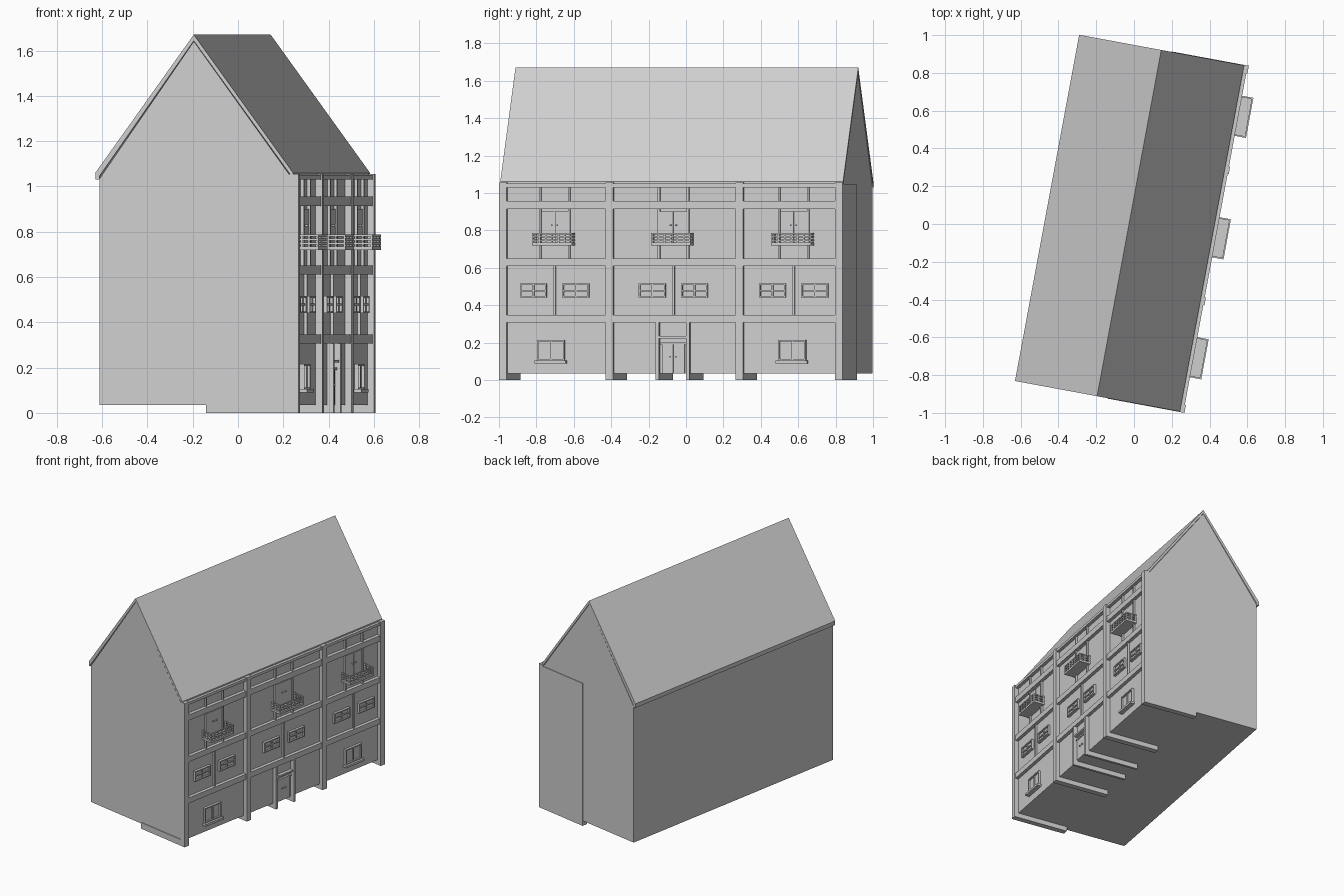
import bpy, bmesh, math
from mathutils import Matrix

cube = bpy.data.objects.get("Cube")
if cube:
    bpy.data.objects.remove(cube, do_unlink=True)

# The house stands turned on the plot: parts are built square, then rotated
turn = Matrix.Rotation(math.radians(-10.5), 4, 'Z')

plaster = bpy.data.materials.new("pale_grey_plaster")
plaster.use_nodes = True
grey = (0.62, 0.62, 0.62, 1)
plaster.diffuse_color = grey
plaster.node_tree.nodes["Principled BSDF"].inputs["Base Color"].default_value = grey


def finish(name, bm):
    bmesh.ops.recalc_face_normals(bm, faces=bm.faces[:])
    bm.transform(turn)
    mesh = bpy.data.meshes.new(name)
    bm.to_mesh(mesh)
    bm.free()
    mesh.materials.append(plaster)
    obj = bpy.data.objects.new(name, mesh)
    bpy.context.collection.objects.link(obj)
    return obj


def boxes(name, spans):
    """One object from boxes given as (x range, y range, z range)."""
    bm = bmesh.new()
    for span in spans:
        size = [hi - lo for lo, hi in span]
        mid = [(hi + lo) / 2 for lo, hi in span]
        place = Matrix.Translation(mid) @ Matrix.Diagonal((*size, 1))
        bmesh.ops.create_cube(bm, size=1, matrix=place)
    return finish(name, bm)


def extrusion(name, profile, half):
    """An x-z profile stretched along y."""
    bm = bmesh.new()
    face = bm.faces.new([bm.verts.new((x, -half, z)) for x, z in profile])
    out = bmesh.ops.extrude_face_region(bm, geom=[face])
    verts = [g for g in out["geom"] if isinstance(g, bmesh.types.BMVert)]
    bmesh.ops.translate(bm, verts=verts, vec=(0, 2 * half, 0))
    return finish(name, bm)


def around(centre, width):
    return (centre - width / 2, centre + width / 2)


# Main dimensions
back, wall, half = -0.449, 0.415, 0.93
ridge, floor, eave = -0.026, 0.035, 1.055
inside = wall - 0.01
bays = (-0.636, 0.01, 0.664)

# House body with gables
extrusion("house_body", [(back, floor), (wall, floor), (wall, 1.035),
                         (ridge, 1.64), (back, 1.035)], half)

# Pitched roof with a small rear eave
extrusion("roof", [(-0.468, 1.06), (ridge, 1.67), (0.42, 1.06), (0.42, 1.035),
                   (ridge, 1.643), (-0.45, 1.045), (-0.45, 1.03),
                   (-0.468, 1.03)], half + 0.002)

# Facade pillars, with footing beams running under the floor
pillar_front = wall + 0.03
pillars = (-0.914, -0.335, 0.372, 0.914)
boxes("pillars", [((inside, pillar_front), around(y, 0.041), (0, eave))
                  for y in pillars])
boxes("footing_beams", [((0.03, wall), around(y, 0.041), (0, floor + 0.01))
                        for y in pillars])
boxes("end_wall_slab", [((0.03, wall), (half - 0.03, half + 0.0045), (0, eave - 0.01))])

# Horizontal floor bands
band_front = wall + 0.024
boxes("floor_bands", [((inside, band_front), (-half, half), z) for z in
                      ((0.307, 0.347), (0.61, 0.65), (0.914, 0.956), (1.03, 1.05))])

# Thin upright studs
stud_front = wall + 0.014
studs = []
for bay in bays:
    studs.append(((inside, stud_front), around(bay, 0.012), (0.347, 0.61)))
    for side in (-0.079, 0.079):
        for z in ((0.65, 0.914), (0.956, 1.03)):
            studs.append(((inside, stud_front), around(bay + side, 0.012), z))
boxes("studs", studs)


def window(name, y, z, width, height, sill=False):
    front = wall + 0.018
    bar = 0.008
    parts = [((inside, wall + 0.006), around(y, width), around(z, height))]
    for side in (-1, 1):
        parts.append(((inside, front), around(y + side * (width - bar) / 2, bar),
                      around(z, height)))
        parts.append(((inside, front), around(y, width),
                      around(z + side * (height - bar) / 2, bar)))
    parts.append(((inside, front - 0.004), around(y, bar), around(z, height)))
    if sill:
        parts.append(((inside, front + 0.015), around(y, width + 0.02),
                      around(z - height / 2 - bar, 2 * bar)))
    else:
        parts.append(((inside, front - 0.004), around(y, width), around(z, bar)))
    boxes(name, parts)


# Paired windows on the middle floor, single ones on the ground floor
for bay in bays:
    for side, label in ((-1, "right"), (1, "left")):
        window("middle_window_" + label, bay + side * 0.115, 0.478, 0.145, 0.075)
for bay in (bays[0] - 0.02, bays[2] - 0.008):
    window("ground_window", bay, 0.16, 0.15, 0.11, sill=True)


def double_door(name, y, width, bottom, top):
    parts = []
    for side in (-1, 1):
        leaf = y + side * width / 4
        parts.append(((inside, wall + 0.008), around(leaf, width / 2 - 0.002),
                      (bottom, top)))
        parts.append(((inside, wall + 0.018), around(y + side * 0.015, 0.008),
                      around((bottom + top) / 2 + 0.01, 0.008)))
    boxes(name, parts)


# Entrance with posts, lintel and footing beams
entry = bays[1] - 0.001
double_door("entrance_door", entry, 0.125, floor, 0.195)
porch = [((inside, band_front), around(entry, 0.15), (0.222, 0.234)),
         ((inside, wall + 0.014), around(entry, 0.14), (0.19, 0.2))]
for side in (-1, 1):
    post = around(entry + side * 0.083, 0.018)
    porch.append(((inside, pillar_front), post, (0, 0.307)))
    porch.append(((0.03, wall), post, (0, floor + 0.01)))
boxes("entrance_posts", porch)

# Balconies with slab, railing and double door
edge, width, bar = 0.5, 0.216, 0.008
for bay in bays:
    double_door("balcony_door", bay, 0.146, 0.735, 0.9)
    boxes("balcony_slab", [((inside, edge), around(bay, width), (0.72, 0.735))])
    rail = []
    outer = (edge - bar, edge)
    sides = [around(bay + s * (width - bar) / 2, bar) for s in (-1, 1)]
    for z in (0.748, 0.765, 0.783):
        level = around(z, bar)
        rail.append((outer, around(bay, width), level))
        rail += [((inside, edge), side, level) for side in sides]
    upright = (0.735, 0.787)
    for i in range(7):
        y = bay + (i / 6 - 0.5) * (width - bar)
        rail.append((outer, around(y, bar), upright))
    for x in (wall + 0.008, wall + 0.042):
        rail += [(around(x, bar), side, upright) for side in sides]
    boxes("balcony_railing", rail)
